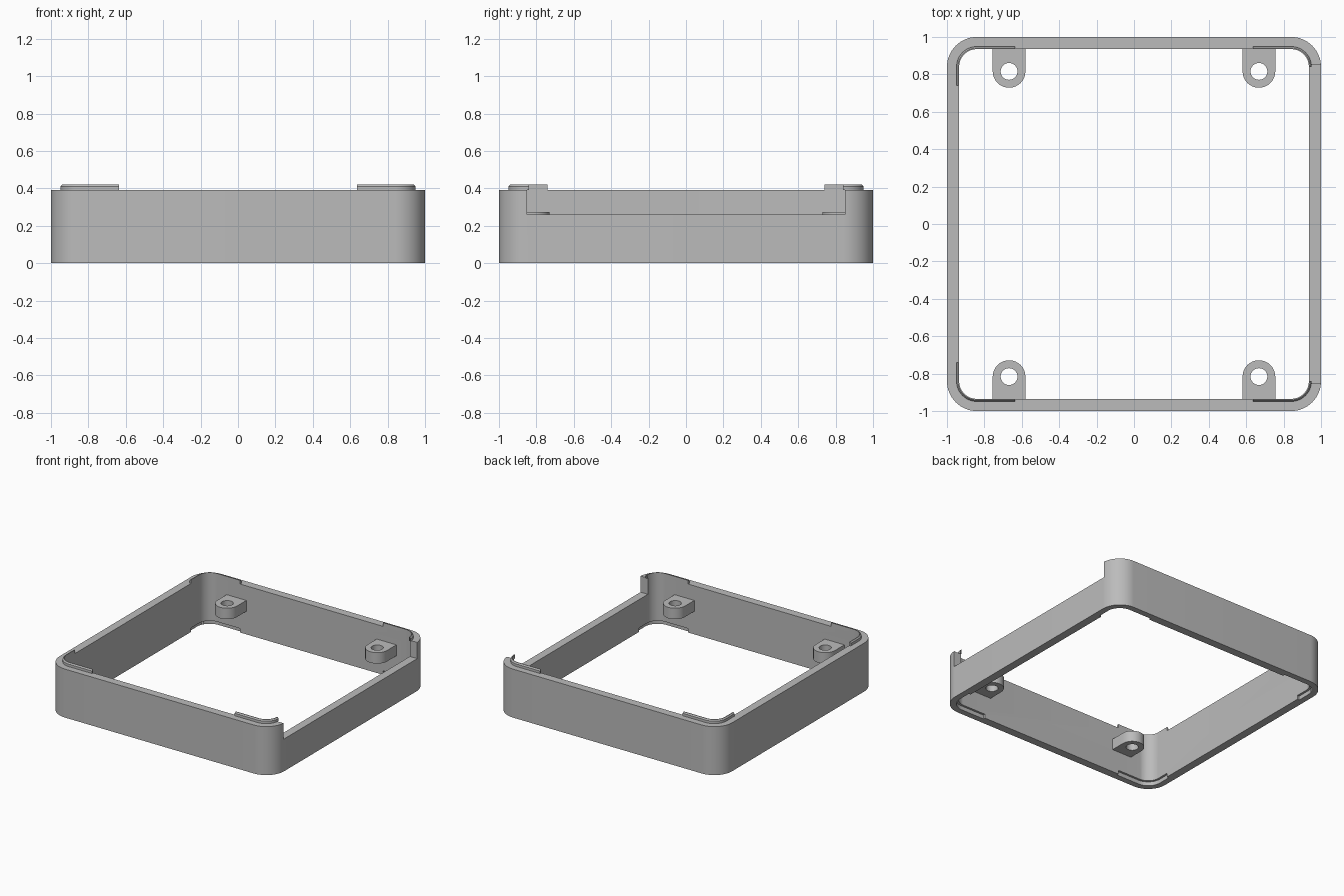
import bpy, bmesh, math

if "Cube" in bpy.data.objects:
    bpy.data.objects.remove(bpy.data.objects["Cube"])

CORNER = 0.84          # centre of every corner arc
OUT, IN = 1.0, 0.935   # outer and inner wall faces
H = 0.39               # wall height

grey = bpy.data.materials.new("plain grey")
grey.diffuse_color = (0.5, 0.5, 0.5, 1)
grey.use_nodes = True
grey.node_tree.nodes["Principled BSDF"].inputs["Base Color"].default_value = grey.diffuse_color


def make(name, bm):
    bmesh.ops.recalc_face_normals(bm, faces=bm.faces)
    me = bpy.data.meshes.new(name)
    bm.to_mesh(me)
    bm.free()
    me.materials.append(grey)
    ob = bpy.data.objects.new(name, me)
    bpy.context.collection.objects.link(ob)
    return ob


def ring(name, outer, inner, z0, z1):
    """Solid between two matching closed outlines."""
    bm = bmesh.new()
    loops = [[bm.verts.new((x, y, z)) for x, y in pts]
             for pts, z in ((outer, z0), (outer, z1), (inner, z1), (inner, z0))]
    n = len(outer)
    for k in range(4):
        a, b = loops[k], loops[(k + 1) % 4]
        for i in range(n):
            j = (i + 1) % n
            bm.faces.new((a[i], a[j], b[j], b[i]))
    return make(name, bm)


def arc(d, n=16):
    r = d - CORNER
    return [(CORNER + r * math.cos(i / n * math.pi / 2),
             CORNER + r * math.sin(i / n * math.pi / 2)) for i in range(n + 1)]


def rounded_square(d):
    pts, quarter = [], arc(d)
    for _ in range(4):
        pts += quarter
        quarter = [(-y, x) for x, y in quarter]
    return pts


def corner_strip(name, profile, sx, sy, y_end, x_end=0.635):
    """Sweep a (distance, z) profile round one corner."""
    bm = bmesh.new()
    rails = []
    for d, z in profile:
        path = [(d, y_end)] + arc(d) + [(x_end, d)]
        rails.append([bm.verts.new((sx * x, sy * y, z)) for x, y in path])
    for a, b in zip(rails, rails[1:] + rails[:1]):
        for i in range(len(a) - 1):
            bm.faces.new((a[i], a[i + 1], b[i + 1], b[i]))
    for end in (0, -1):
        bm.faces.new([r[end] for r in rails])
    return make(name, bm)


def cut(ob, cutter):
    m = ob.modifiers.new("cut", 'BOOLEAN')
    m.operation, m.solver, m.object = 'DIFFERENCE', 'EXACT', cutter
    bpy.context.view_layer.objects.active = ob
    bpy.ops.object.modifier_apply(modifier=m.name)
    bpy.data.objects.remove(cutter)


# Wall frame
frame = ring("wall_frame", rounded_square(OUT), rounded_square(IN), 0, H)
parts = [frame]

# Opening in the right wall
bm = bmesh.new()
bmesh.ops.create_cube(bm, size=1)
for v in bm.verts:
    v.co = (1 + v.co.x * 0.2, v.co.y * 1.7, 0.76 + v.co.z)
cut(frame, make("opening_cutter", bm))

# Boss outline: half circle below, square block running back to the wall
R, HOLE, BACK = 0.0875, 0.045, 0.122
boss_out = [(R * math.cos(math.pi * (1 + i / 16)), R * math.sin(math.pi * (1 + i / 16)))
            for i in range(17)]
boss_out += [(R, BACK * k / 4) for k in range(1, 5)]
boss_out += [(R - 2 * R * k / 8, BACK) for k in range(1, 8)]
boss_out += [(-R, BACK * k / 4) for k in range(4, 0, -1)]
boss_in = [(HOLE * math.cos(math.pi * (1 + i / 16)), HOLE * math.sin(math.pi * (1 + i / 16)))
           for i in range(32)]

for sx, xn in ((-1, "left"), (1, "right")):
    for sy, yn in ((-1, "front"), (1, "back")):
        tag = yn + "_" + xn
        # Rebate under the corner
        cut(frame, corner_strip("rebate_cutter", [(0.90, -0.1), (0.952, -0.1),
                                                  (0.952, 0.032), (0.90, 0.032)], sx, sy, 0.74))
        # Locating lip on top of the corner
        parts.append(corner_strip(tag + "_lip", [(IN, H), (0.949, H), (0.949, 0.41),
                                                 (0.941, 0.42), (IN, 0.42)],
                                  sx, sy, 0.85 if sx > 0 else 0.74))
        # Screw boss
        place = lambda pts: [(sx * 0.668 + x, sy * (0.816 + y)) for x, y in pts]
        parts.append(ring(tag + "_screw_boss", place(boss_out), place(boss_in), 0.185, 0.273))

# Smooth the round faces, keep edges sharp
bpy.ops.object.select_all(action='DESELECT')
for ob in parts:
    ob.select_set(True)
bpy.context.view_layer.objects.active = frame
bpy.ops.object.shade_smooth_by_angle(angle=math.radians(30))
